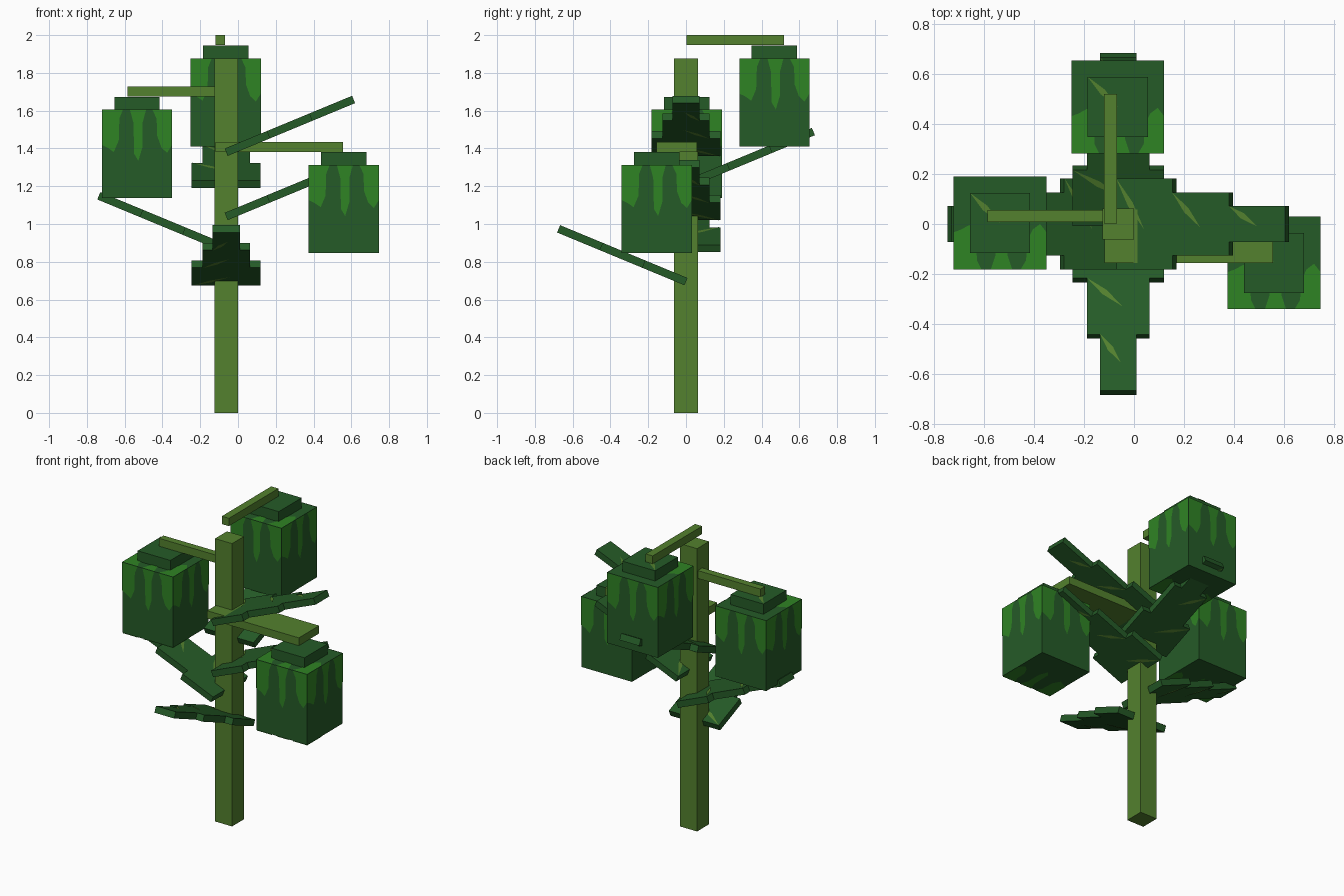
import bpy, bmesh, math
from mathutils import Matrix, Vector

cube = bpy.data.objects.get("Cube")
if cube:
    bpy.data.objects.remove(cube, do_unlink=True)


def material(name, rgb):
    lin = [((c / 255 + 0.055) / 1.055) ** 2.4 for c in rgb] + [1]
    m = bpy.data.materials.new(name)
    m.use_nodes = True
    m.diffuse_color = lin
    m.node_tree.nodes["Principled BSDF"].inputs["Base Color"].default_value = lin
    return m


DARK = material("dark green", (37, 91, 39))
LIGHT = material("bright green", (47, 131, 36))
OLIVE = material("olive green", (83, 129, 46))


def finish(name, bm, mats):
    me = bpy.data.meshes.new(name)
    bm.to_mesh(me)
    bm.free()
    for m in mats:
        me.materials.append(m)
    ob = bpy.data.objects.new(name, me)
    bpy.context.collection.objects.link(ob)
    return ob


def add_box(bm, lo, hi):
    lo, hi = Vector(lo), Vector(hi)
    size = hi - lo
    mat = Matrix.Translation((lo + hi) / 2) @ Matrix.Diagonal((*size, 1))
    bmesh.ops.create_cube(bm, size=1, matrix=mat)


def add_plate(bm, points, normal, index):
    """Flat marking whose face looks along normal."""
    face = bm.faces.new([bm.verts.new(p) for p in points])
    face.normal_update()
    if face.normal.dot(Vector(normal)) < 0:
        face.normal_flip()
    face.material_index = index


def add_streak(bm, start, end, normal, index, width=0.025):
    a, b, n = Vector(start), Vector(end), Vector(normal)
    side = (b - a).normalized().cross(n) * width / 2
    mid = (a + b) / 2
    add_plate(bm, [a, mid + side, b, mid - side], n, index)


def box(name, lo, hi, mat):
    bm = bmesh.new()
    add_box(bm, lo, hi)
    return finish(name, bm, [mat])


# Drip markings: (position across the face, depth from its edge)
DRIPS = [
    [(0, 0), (.30, 0), (.25, .10), (.24, .35), (.17, .48), (.08, .43), (0, .40)],
    [(.40, 0), (.63, 0), (.58, .15), (.58, .42), (.52, .58), (.46, .50), (.45, .15)],
    [(.72, 0), (1, 0), (1, .40), (.93, .49), (.85, .43), (.79, .30), (.78, .10)],
]
GAP = 0.003


def fruit(name, cx, cy, z0):
    half, height = 0.1855, 0.467
    z1 = z0 + height
    bm = bmesh.new()
    add_box(bm, (cx - half, cy - half, z0), (cx + half, cy + half, z1))
    # Drips hang from the top edge of all four sides
    for k in range(4):
        rot = Matrix.Rotation(k * math.pi / 2, 3, 'Z')
        for d in DRIPS:
            pts = [rot @ Vector(((u - .5) * 2 * half, -half - GAP, z1 - v * height))
                   + Vector((cx, cy, 0)) for u, v in d]
            add_plate(bm, pts, rot @ Vector((0, -1, 0)), 1)
    # The top and bottom carry them from the front edge
    for z, nz in ((z1 + GAP, 1), (z0 - GAP, -1)):
        for d in DRIPS:
            pts = [(cx + (u - .5) * 2 * half, cy - half + v * 2 * half, z) for u, v in d]
            add_plate(bm, pts, (0, 0, nz), 1)
    finish(name, bm, [DARK, LIGHT])

    # Stepped cap with a pale streak
    c = 0.12
    bm = bmesh.new()
    add_box(bm, (cx - c, cy - c, z1), (cx + c, cy + c, z1 + 0.068))
    add_streak(bm, (cx - c, cy + c, z1 + 0.068 + GAP), (cx, cy, z1 + 0.068 + GAP), (0, 0, 1), 1)
    finish(name + "_cap", bm, [DARK, OLIVE])


def leaf(name, z, yaw):
    length, t = 0.73, 0.042
    widths = (0.365, 0.25, 0.145)
    step = length / 3
    cos, sin = round(math.cos(yaw)), round(math.sin(yaw))
    sx, sy = -cos + sin, sin + cos      # corner where each streak starts
    bm = bmesh.new()
    for i, w in enumerate(widths):
        x0, x1 = i * step, (i + 1) * step
        add_box(bm, (x0, -w / 2, -t / 2), (x1, w / 2, t / 2))
        mid = (x0 + x1) / 2
        for s in (1, -1):
            h = s * (t / 2 + GAP)
            add_streak(bm, (mid + sx * step / 2, sy * w / 2, h), (mid, -sy * w * 0.06, h), (0, 0, s), 1)
    tilt = Matrix.Rotation(math.radians(-22.5), 4, 'Y')
    place = Matrix.Translation((-0.0625, 0, z)) @ Matrix.Rotation(yaw, 4, 'Z') @ tilt
    bm.transform(place)
    finish(name, bm, [DARK, OLIVE])


# Main stalk
box("stalk", (-0.125, -0.0625, 0), (0, 0.0625, 1.875), OLIVE)

# Fruits with caps
fruit("right_fruit", -0.535, 0.004, 1.138)
fruit("left_fruit", 0.56, -0.155, 0.846)
fruit("back_fruit", -0.065, 0.468, 1.41)

# Stems that carry the fruits
box("right_fruit_stem", (-0.585, 0.008, 1.675), (-0.11, 0.055, 1.727), OLIVE)
box("left_fruit_stem", (-0.118, -0.155, 1.382), (0.555, 0.057, 1.434), OLIVE)
box("back_fruit_stem", (-0.12, 0.002, 1.948), (-0.068, 0.52, 2.0), OLIVE)

# Leaves around the stalk
leaf("upper_left_leaf", 1.38, 0)
leaf("lower_left_leaf", 1.04, 0)
leaf("right_leaf", 0.87, math.pi)
leaf("back_leaf", 1.21, math.pi / 2)
leaf("front_leaf", 0.695, -math.pi / 2)
